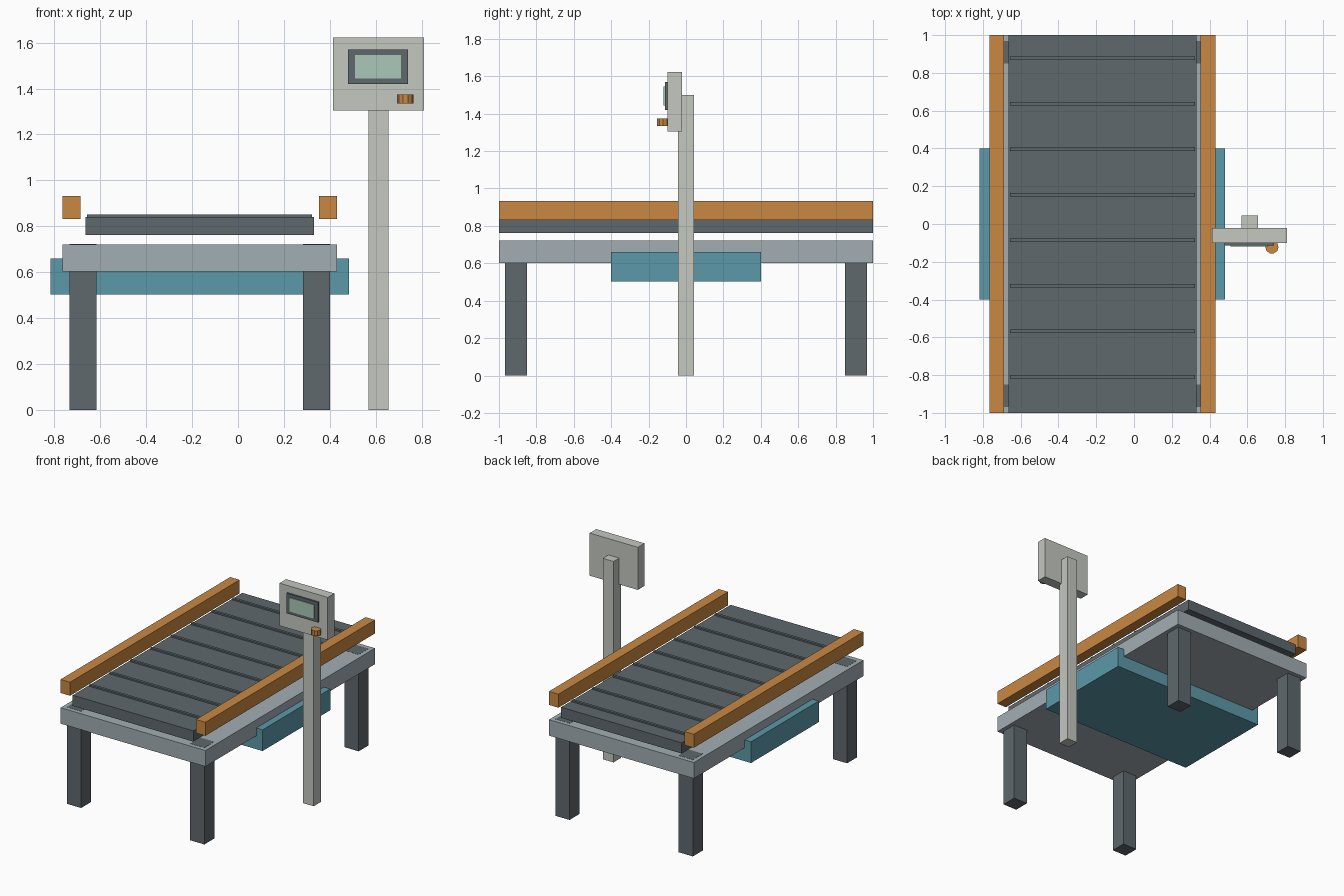
import bpy
import math

if "Cube" in bpy.data.objects:
    bpy.data.objects.remove(bpy.data.objects["Cube"], do_unlink=True)


def linear(c):
    c /= 255
    return c / 12.92 if c <= 0.04045 else ((c + 0.055) / 1.055) ** 2.4


def material(name, *rgb):
    colour = [linear(c) for c in rgb] + [1]
    mat = bpy.data.materials.new(name)
    mat.use_nodes = True
    mat.diffuse_color = colour
    mat.node_tree.nodes["Principled BSDF"].inputs["Base Color"].default_value = colour
    return mat


slate = material("slate grey", 94, 104, 109)
steel = material("light steel", 162, 174, 180)
orange = material("orange", 201, 137, 66)
teal = material("teal", 92, 153, 169)
putty = material("putty", 196, 200, 192)
mint = material("screen mint", 170, 200, 184)


def box(name, mat, x, y, z):
    """Axis-aligned box from (min, max) pairs."""
    spans = (x, y, z)
    bpy.ops.mesh.primitive_cube_add(size=1, location=[(a + b) / 2 for a, b in spans])
    obj = bpy.context.object
    obj.name = name
    obj.scale = [b - a for a, b in spans]
    bpy.ops.object.transform_apply(location=False, rotation=False, scale=True)
    obj.data.materials.append(mat)
    return obj


MID = -0.167  # centre line of the conveyor


def centred(half, mid=MID):
    return (mid - half, mid + half)


# Frame, drive housing and belt bed
box("frame", steel, centred(0.598), (-1, 1), (0.602, 0.721))
box("drive_housing", teal, centred(0.65), (-0.4, 0.4), (0.502, 0.66))
box("belt_bed", slate, centred(0.498), (-1, 1), (0.761, 0.841))

# Legs and guide rails on both sides
for side, sx in (("left", 1), ("right", -1)):
    box(side + "_guide_rail", orange, centred(0.039, MID + sx * 0.559), (-1, 1), (0.831, 0.932))
    for end, sy in (("front", -1), ("back", 1)):
        box(f"{end}_{side}_leg", slate, centred(0.059, MID + sx * 0.509),
            centred(0.059, sy * 0.91), (0, 0.722))

# Cross slats along the belt
for i in range(8):
    box(f"belt_slat_{i + 1}", slate, centred(0.49), centred(0.01, -0.809 + i * 0.241), (0.841, 0.852))

# Control post, panel and screen
box("control_post", putty, centred(0.044, 0.612), centred(0.044, 0), (0, 1.5))
box("control_panel", putty, centred(0.199, 0.612), (-0.1, -0.022), (1.304, 1.622))
box("screen_bezel", slate, centred(0.13, 0.61), (-0.113, -0.1), (1.42, 1.57))
box("screen", mint, centred(0.1, 0.61), (-0.119, -0.113), (1.443, 1.546))

# Faceted control knob
bpy.ops.mesh.primitive_cylinder_add(vertices=10, radius=0.035, depth=0.04,
                                    location=(0.73, -0.122, 1.355),
                                    rotation=(0, 0, math.pi / 2))
knob = bpy.context.object
knob.name = "control_knob"
knob.data.materials.append(orange)
